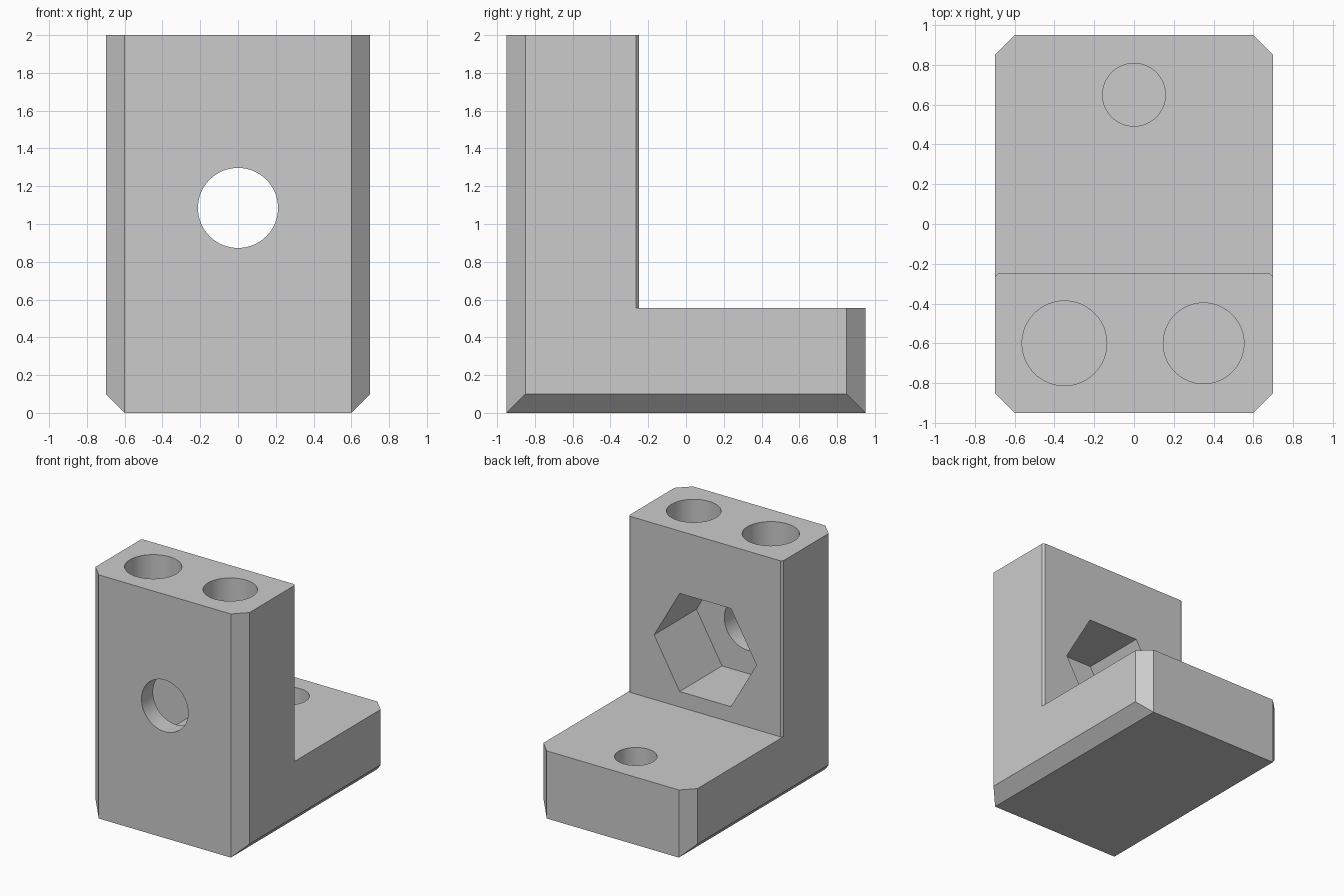
import bpy, bmesh, math
from mathutils import Vector

if "Cube" in bpy.data.objects:
    bpy.data.objects.remove(bpy.data.objects["Cube"], do_unlink=True)

grey = bpy.data.materials.new("plain_grey")
grey.use_nodes = True
grey.diffuse_color = (0.6, 0.6, 0.6, 1)
grey.node_tree.nodes["Principled BSDF"].inputs["Base Color"].default_value = (0.6, 0.6, 0.6, 1)


def prism(name, outline, start, depth):
    """Extrude a closed 3D outline along a depth vector."""
    bm = bmesh.new()
    face = bm.faces.new([bm.verts.new(Vector(p) + Vector(start)) for p in outline])
    top = bmesh.ops.extrude_face_region(bm, geom=[face])["geom"]
    bmesh.ops.translate(bm, vec=depth, verts=[v for v in top if isinstance(v, bmesh.types.BMVert)])
    bmesh.ops.recalc_face_normals(bm, faces=bm.faces)
    mesh = bpy.data.meshes.new(name)
    bm.to_mesh(mesh)
    bm.free()
    mesh.materials.append(grey)
    obj = bpy.data.objects.new(name, mesh)
    bpy.context.collection.objects.link(obj)
    return obj


def ring(radius, sides, axis):
    """Regular polygon facing along z or y."""
    pts = []
    for i in range(sides):
        a = 2 * math.pi * i / sides
        u, v = radius * math.cos(a), radius * math.sin(a)
        pts.append((u, v, 0) if axis == "z" else (u, 0, v))
    return pts


W, D, C = 0.7, 0.95, 0.1          # half width, half depth, chamfer
STEP_Z, STEP_Y = 0.555, -0.25     # base thickness, back of the upright
BORE_Z = 1.085

# Block with chamfered vertical corners
corners = [(W, D - C), (W - C, D), (C - W, D), (-W, D - C),
           (-W, C - D), (C - W, -D), (W - C, -D), (W, C - D)]
body = prism("angle_bracket", [(x, y, 0) for x, y in corners], (0, 0, 0), (0, 0, 2))

# Chamfers along the bottom side edges
bm = bmesh.new()
bm.from_mesh(body.data)
for side in (-1, 1):
    cut = bmesh.ops.bisect_plane(bm, geom=bm.verts[:] + bm.edges[:] + bm.faces[:],
                                 plane_co=(side * W, 0, C), plane_no=(side, 0, -1),
                                 clear_outer=True, dist=1e-5)
    edges = [e for e in cut["geom_cut"] if isinstance(e, bmesh.types.BMEdge)]
    bmesh.ops.holes_fill(bm, edges=edges)
bmesh.ops.recalc_face_normals(bm, faces=bm.faces)
bm.to_mesh(body.data)
bm.free()

# Step that leaves the upright, with its narrow edge chamfers
s = 0.016
step = [(-W - 0.1, STEP_Y - s - 0.1), (s - W, STEP_Y), (W - s, STEP_Y),
        (W + 0.1, STEP_Y - s - 0.1), (W + 0.1, 1.2), (-W - 0.1, 1.2)]

cutters = [
    prism("step_cutter", [(x, y, 0) for x, y in step], (0, 0, STEP_Z), (0, 0, 2)),
    # Nut pocket and bolt bore through the upright
    prism("nut_pocket", ring(0.465, 6, "y"), (0, -0.8, BORE_Z), (0, 0.7, 0)),
    prism("bolt_bore", ring(0.212, 64, "y"), (0, -1.1, BORE_Z), (0, 0.6, 0)),
    # Blind holes in the upright and the base
    prism("right_top_hole", ring(0.213, 64, "z"), (-0.35, -0.6, 1.6), (0, 0, 0.6)),
    prism("left_top_hole", ring(0.203, 64, "z"), (0.35, -0.6, 1.6), (0, 0, 0.6)),
    prism("base_hole", ring(0.158, 64, "z"), (0, 0.65, 0.15), (0, 0, 0.6)),
]

bpy.ops.object.select_all(action="DESELECT")
body.select_set(True)
bpy.context.view_layer.objects.active = body
for cutter in cutters:
    mod = body.modifiers.new(cutter.name, "BOOLEAN")
    mod.operation = "DIFFERENCE"
    mod.solver = "EXACT"
    mod.object = cutter
    bpy.ops.object.modifier_apply(modifier=mod.name)
    bpy.data.objects.remove(cutter, do_unlink=True)

# Smooth bores, crisp edges
bpy.ops.object.shade_smooth_by_angle(angle=math.radians(30))
